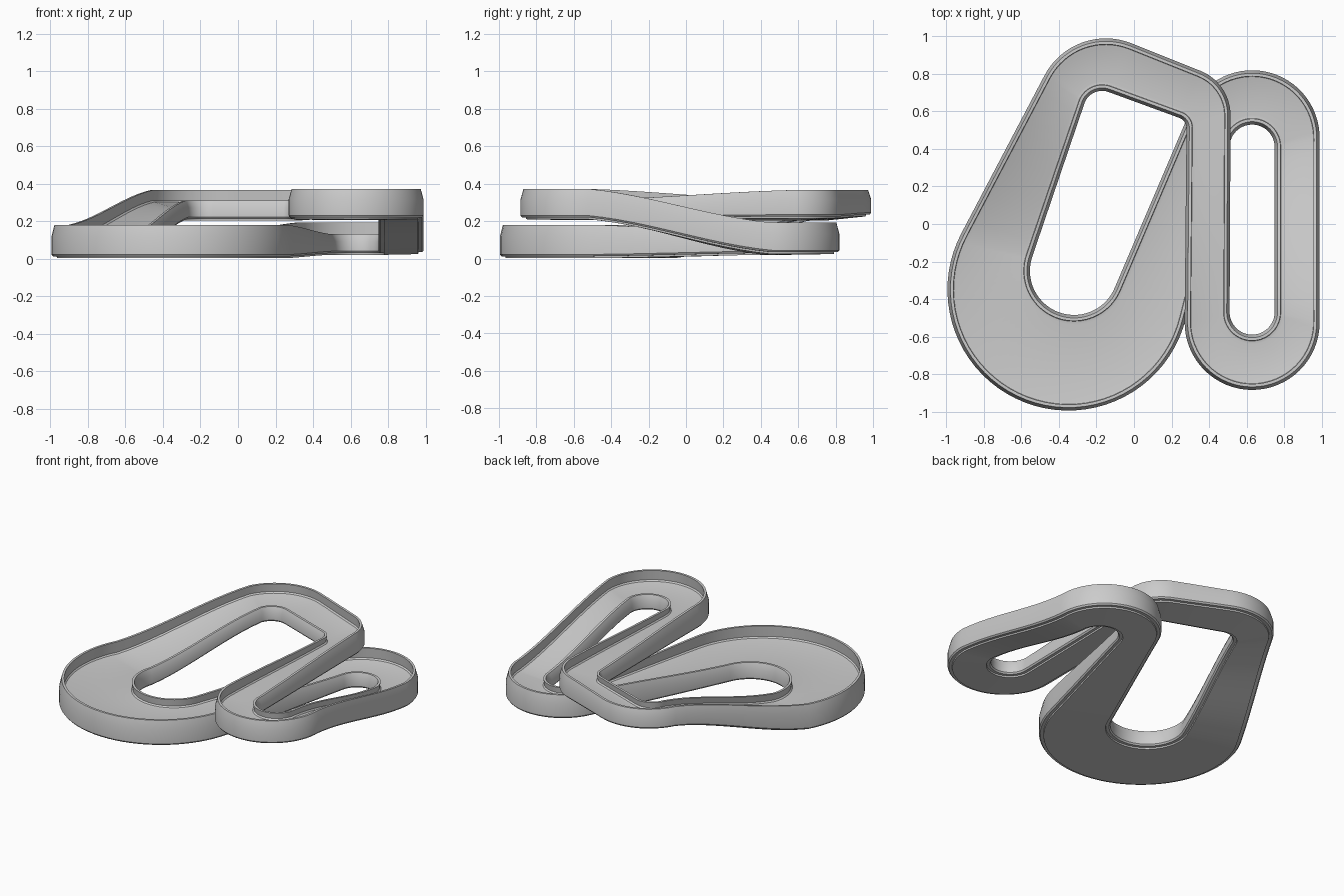
import bpy, bmesh
from math import radians, cos, sin
from mathutils import Vector

if "Cube" in bpy.data.objects:
    bpy.data.objects.remove(bpy.data.objects["Cube"])

# Each bend: left edge arc, right edge arc (cx, cy, r, start deg, end deg),
# heights (left bottom, left rim, right bottom, right rim), steps
BENDS = [
    # big low bend
    ((-.35, -.35, .645, -14, -208), (-.32, -.25, .235, -22.6, -199), (.012, .18, .012, .125), 40),
    # raised corner at the back left
    ((-.15, .62, .37, 152, 68), (-.17, .61, .10, 161, 70), (.235, .366, .212, .31), 16),
    # raised corner at the back middle
    ((.26, .58, .255, 68, 0), (.22, .51, .06, 70, 0), (.225, .366, .212, .31), 14),
    # raised hairpin at the front right
    ((.63, -.47, .12, 180, 360), (.63, -.525, .36, 180, 360), (.215, .315, .22, .372), 32),
    # low hairpin at the back right, passing under the raised lane
    ((.63, .41, .12, 0, 166), (.63, .46, .36, 0, 157.4), (.03, .13, .034, .192), 30),
]
SPAN = 12  # steps on each straight


def arc_point(arc, t):
    cx, cy, r, a0, a1 = arc
    a = radians(a0 + (a1 - a0) * t)
    return Vector((cx + r * cos(a), cy + r * sin(a)))


def stations():
    result = []
    for i, (left, right, z, n) in enumerate(BENDS):
        for k in range(n + 1):
            result.append((arc_point(left, k / n), arc_point(right, k / n), z))
        nl, nr, nz, _ = BENDS[(i + 1) % len(BENDS)]
        l0, r0 = arc_point(left, 1), arc_point(right, 1)
        l1, r1 = arc_point(nl, 0), arc_point(nr, 0)
        for k in range(1, SPAN):
            t = k / SPAN
            e = .5 * t + .5 * t * t * (3 - 2 * t)
            result.append((l0.lerp(l1, t), r0.lerp(r1, t),
                           tuple(a + (b - a) * e for a, b in zip(z, nz))))
    return result


def edge_profile(bottom, rim):
    """Inset and height, from the underside up over the rim to the floor."""
    h = rim - bottom
    floor = rim - h * .52
    return [(.03, bottom - .01), (.028, bottom), (.008, bottom), (0, bottom + .01),
            (0, bottom + h * .62), (.016, rim), (.032, rim),
            (.026, floor + .012), (.034, floor + .003), (.05, floor)]


# Track ribbon: sweep the trough section round the closed loop
bm = bmesh.new()
rings = []
for left, right, (bl, tl, br, tr) in stations():
    across = (right - left).normalized()
    ring = []
    for d, z in edge_profile(bl, tl):
        p = left + across * d
        ring.append(bm.verts.new((p.x, p.y, z)))
    for d, z in reversed(edge_profile(br, tr)):
        p = right - across * d
        ring.append(bm.verts.new((p.x, p.y, z)))
    rings.append(ring)

for i, a in enumerate(rings):
    b = rings[(i + 1) % len(rings)]
    for j in range(len(a)):
        k = (j + 1) % len(a)
        bm.faces.new((a[j], a[k], b[k], b[j]))
bmesh.ops.recalc_face_normals(bm, faces=bm.faces)

mesh = bpy.data.meshes.new("track_loop")
bm.to_mesh(mesh)
bm.free()
track = bpy.data.objects.new("track_loop", mesh)
bpy.context.collection.objects.link(track)
bpy.context.view_layer.objects.active = track
track.select_set(True)
bpy.ops.object.shade_smooth_by_angle(angle=radians(25))
